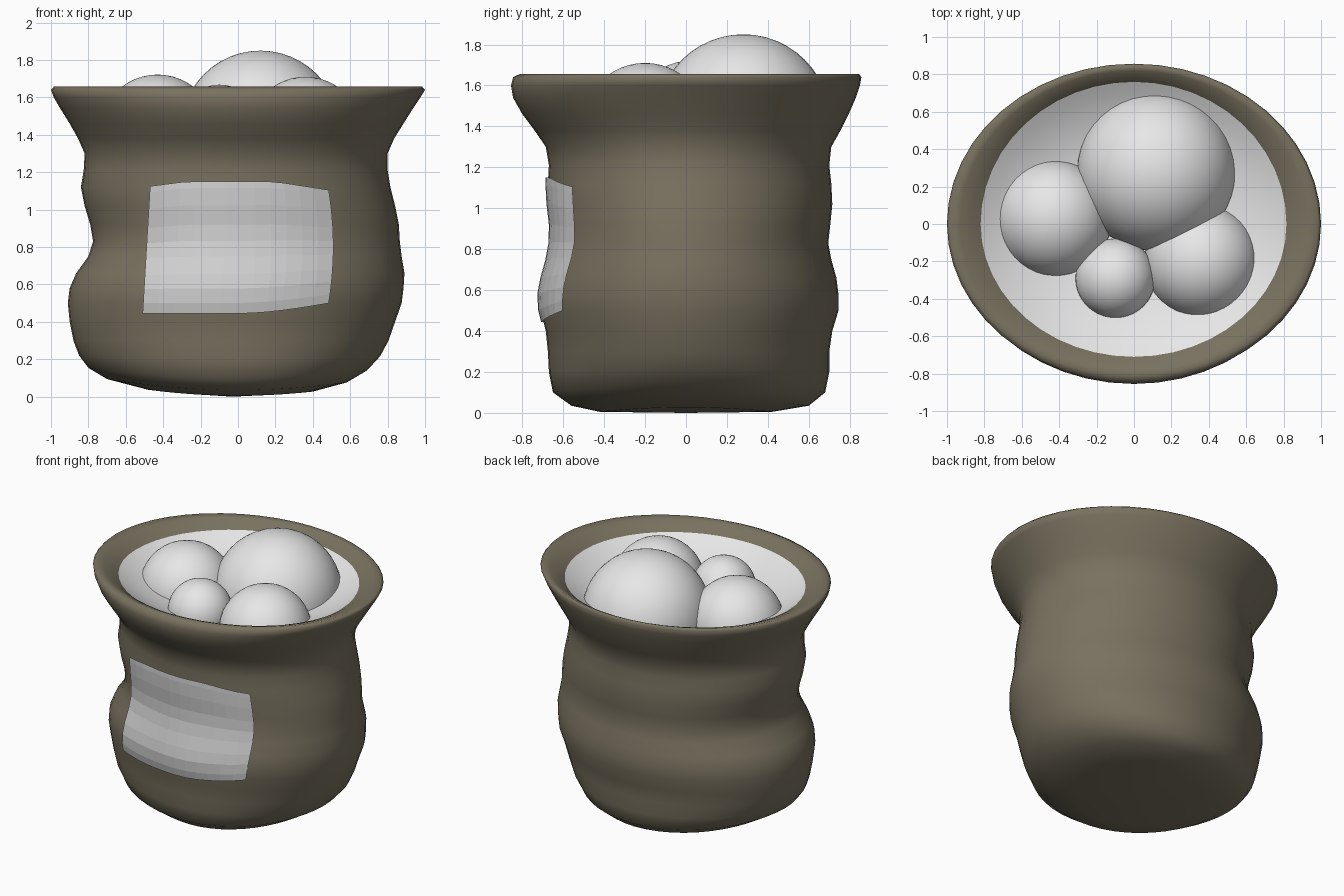
import bpy, bmesh, math

if "Cube" in bpy.data.objects:
    bpy.data.objects.remove(bpy.data.objects["Cube"])

def mat(name, rgb):
    m = bpy.data.materials.new(name)
    m.diffuse_color = (*rgb, 1)
    m.use_nodes = True
    m.node_tree.nodes["Principled BSDF"].inputs["Base Color"].default_value = m.diffuse_color
    return m

BROWN = mat("sackcloth brown", (0.19, 0.167, 0.115))
WHITE = mat("powder white", (0.80, 0.80, 0.80))
GREY = mat("patch pale grey", (0.64, 0.64, 0.64))

# Sack profile: height, reach to left, right, front, back
ROWS = [
    (0.005, .48, .40, .42, .42), (0.035, .70, .58, .56, .60),
    (0.10, .80, .69, .65, .68), (0.20, .85, .76, .67, .70),
    (0.30, .88, .805, .675, .70), (0.40, .90, .84, .685, .715),
    (0.50, .91, .875, .71, .745), (0.58, .90, .885, .715, .745),
    (0.66, .865, .89, .70, .735), (0.75, .80, .875, .675, .71),
    (0.83, .775, .865, .66, .695), (0.92, .79, .86, .658, .705),
    (1.02, .82, .84, .67, .715), (1.12, .84, .815, .675, .71),
    (1.21, .825, .80, .67, .70), (1.30, .82, .80, .685, .71),
    (1.38, .855, .835, .74, .755), (1.46, .90, .885, .80, .795),
    (1.54, .95, .935, .845, .83), (1.60, .985, .975, .855, .85),
    (1.64, 1.0, 1.0, .845, .857), (1.657, .985, .985, .81, .845),
    (1.645, .93, .93, .78, .82), (1.62, .87, .865, .74, .785),
    (1.59, .82, .815, .71, .76),
]
N = 48

def ring_point(row, a):
    z, l, r, f, b = row
    c, s = math.cos(a), math.sin(a)
    x = c * (r if c > 0 else l)
    y = s * (b if s > 0 else f)
    return (x, y, z + 0.14 * x * x * max(0, 1 - z / 0.25))

def finish(bm, name, m, smooth=True):
    me = bpy.data.meshes.new(name)
    bm.to_mesh(me)
    bm.free()
    me.materials.append(m)
    for p in me.polygons:
        p.use_smooth = smooth
    ob = bpy.data.objects.new(name, me)
    bpy.context.collection.objects.link(ob)
    return ob

def loft(rings, bm, closed=True):
    vs = [[bm.verts.new(p) for p in ring] for ring in rings]
    n = len(vs[0])
    for a, b in zip(vs, vs[1:]):
        for i in range(n if closed else n - 1):
            j = (i + 1) % n
            bm.faces.new((a[i], a[j], b[j], b[i]))
    return vs

angles = [2 * math.pi * i / N for i in range(N)]

# Sack body with rolled rim
bm = bmesh.new()
vs = loft([[ring_point(r, a) for a in angles] for r in ROWS], bm)
mid = bm.verts.new((-0.03, 0, 0))
for i in range(N):
    bm.faces.new((mid, vs[0][(i + 1) % N], vs[0][i]))
finish(bm, "sack", BROWN)

# Hollowed powder surface inside the rim
bm = bmesh.new()
last = ROWS[-1]
rings = []
for t in (0.04, 0.3, 0.55, 0.7, 0.82, 0.92, 1.0):
    row = (1.42 + 0.17 * t ** 3,) + tuple(v * t for v in last[1:])
    rings.append([ring_point(row, a) for a in angles])
vs = loft(rings, bm)
bm.faces.new(vs[0])
bmesh.ops.reverse_faces(bm, faces=bm.faces[:])
finish(bm, "powder_surface", WHITE)
ob = bpy.data.objects["powder_surface"]
if ob.data.polygons[-1].normal.z < 0:
    ob.data.flip_normals()

# Heaped balls
for i, (x, y, z, r) in enumerate([(.12, .28, 1.425, .425), (-.43, .03, 1.41, .312),
                                  (.36, -.20, 1.405, .305), (-.10, -.29, 1.455, .213)]):
    bm = bmesh.new()
    bmesh.ops.create_uvsphere(bm, u_segments=40, v_segments=24, radius=r)
    bmesh.ops.translate(bm, verts=bm.verts[:], vec=(x, y, z))
    finish(bm, f"ball_{i + 1}", WHITE)

# Faceted front patch following the sack's folds
def front_y(x, z):
    for p, q in zip(ROWS, ROWS[1:]):
        if p[0] <= z <= q[0]:
            t = (z - p[0]) / (q[0] - p[0])
            l, r, f = (p[k] + t * (q[k] - p[k]) for k in (1, 2, 3))
            return -f * math.sqrt(1 - (x / (r if x > 0 else l)) ** 2)

COLS = 12
rings = []
for v in (0, .08, .19, .30, .43, .55, .67, .82, .95, 1):
    ring = []
    for i in range(COLS + 1):
        u = i / COLS
        left = -0.51 + 0.04 * v
        right = 0.485 + 0.10 * v * (1 - v)
        x = left + (right - left) * u
        low = 0.445 + 0.055 * max(0, (u - 0.55) / 0.45) ** 1.5
        high = 1.15 - 0.045 * max(0, (u - 0.7) / 0.3) - 0.025 * max(0, (0.2 - u) / 0.2)
        z = low + (high - low) * v
        ring.append((x, front_y(x, z) - 0.012, z))
    rings.append(ring)
bm = bmesh.new()
loft(rings, bm, closed=False)
finish(bm, "front_patch", GREY, smooth=False)
